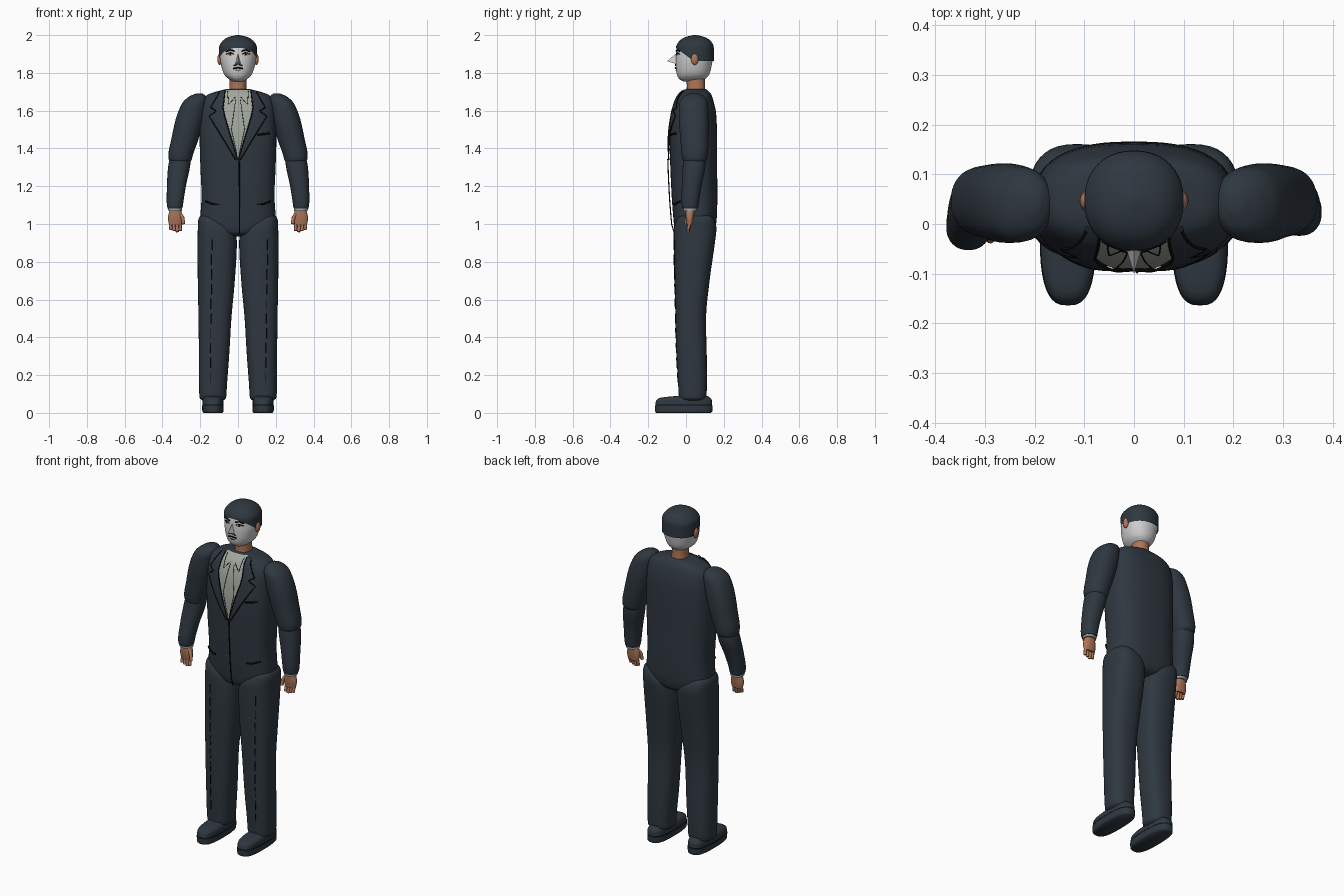
import bpy, bmesh, math
from mathutils import Vector
from mathutils.bvhtree import BVHTree

cube = bpy.data.objects.get("Cube")
if cube:
    bpy.data.objects.remove(cube)


def material(name, *rgb):
    mat = bpy.data.materials.new(name)
    mat.use_nodes = True
    color = (*rgb, 1)
    mat.diffuse_color = color
    shader = mat.node_tree.nodes["Principled BSDF"]
    shader.inputs["Base Color"].default_value = color
    shader.inputs["Roughness"].default_value = .8
    return mat


SUIT = material("dark blue suit", .028, .039, .051)
BLACK = material("black trim", .004, .004, .005)
WHITE = material("pale face", .62, .62, .62)
SHIRT = material("grey shirt", .36, .39, .34)
SKIN = material("warm skin", .42, .18, .1)
trees = {}


def add_mesh(name, verts, faces, mat):
    mesh = bpy.data.meshes.new(name)
    mesh.from_pydata(verts, [], faces)
    mesh.materials.append(mat)
    bm = bmesh.new()
    bm.from_mesh(mesh)
    bmesh.ops.recalc_face_normals(bm, faces=bm.faces)
    bm.to_mesh(mesh)
    trees[name] = BVHTree.FromBMesh(bm)
    bm.free()
    mesh.shade_smooth()
    mesh.set_sharp_from_angle(angle=math.radians(50))
    obj = bpy.data.objects.new(name, mesh)
    bpy.context.collection.objects.link(obj)
    return obj


def smooth_rings(rings, steps):
    """Ease between cross-sections without overshooting them."""
    pts = [Vector(r) for r in rings]
    gaps = [(b - a).length for a, b in zip(pts, pts[1:])]
    slopes = [(b - a) / g for a, b, g in zip(pts, pts[1:], gaps)]

    def blend(a, b):
        return 2 * a * b / (a + b) if a * b > 0 else 0

    inner = [Vector([blend(a, b) for a, b in zip(s, t)]) for s, t in zip(slopes, slopes[1:])]
    tangents = [slopes[0]] + inner + [slopes[-1]]
    out = []
    for i, gap in enumerate(gaps):
        for k in range(steps):
            t = k / steps
            h = t * t * (3 - 2 * t)
            out.append(pts[i].lerp(pts[i + 1], h)
                       + tangents[i] * gap * t * (1 - t) ** 2
                       - tangents[i + 1] * gap * t * t * (1 - t))
    return out + [pts[-1]]


def loft(name, rings, mat, side=1, power=2.2, sides=40, steps=4):
    """Skin over sections given as (z, centre x, centre y, half width, half depth)."""
    sections = smooth_rings(rings, steps)
    verts, faces = [], []
    for z, cx, cy, rx, ry in sections:
        for k in range(sides):
            a = math.tau * k / sides
            c, s = math.cos(a), math.sin(a)
            verts.append((side * (cx + rx * math.copysign(abs(c) ** (2 / power), c)),
                          cy + ry * math.copysign(abs(s) ** (2 / power), s), z))
    for r in range(len(sections) - 1):
        for k in range(sides):
            a, b = r * sides + k, r * sides + (k + 1) % sides
            faces.append((a, b, b + sides, a + sides))
    faces += [tuple(range(sides)), tuple(range(len(verts) - sides, len(verts)))]
    return add_mesh(name, verts, faces, mat)


def on_front(target, x, z, lift):
    hit, normal, *_ = trees[target].ray_cast(Vector((x, -1, z)), Vector((0, 1, 0)))
    return hit + normal * lift if hit else Vector((x, .02, z))


def tube(name, points, radius, mat):
    curve = bpy.data.curves.new(name, "CURVE")
    curve.dimensions = "3D"
    curve.bevel_depth = radius
    curve.bevel_resolution = 2
    curve.use_fill_caps = True
    curve.materials.append(mat)
    spline = curve.splines.new("POLY")
    spline.points.add(len(points) - 1)
    for p, co in zip(spline.points, points):
        p.co = (*co, 1)
    obj = bpy.data.objects.new(name, curve)
    bpy.context.collection.objects.link(obj)


def stroke(name, path, target, radius=.003, mat=BLACK, lift=.002, side=1):
    """Thin line through (x, z) points, laid on the front of a part."""
    pts = []
    for (x0, z0), (x1, z1) in zip(path, path[1:]):
        for k in range(9):
            t = k / 8
            pts.append(on_front(target, side * (x0 + (x1 - x0) * t), z0 + (z1 - z0) * t, lift))
    tube(name, pts, radius, mat)


def patch(name, rows, target, mat, lift=.004, side=1, cols=8, steps=5):
    """Thin panel given by (z, x start, x end) rows, laid on the front of a part."""
    lines = [Vector(a).lerp(Vector(b), k / steps)
             for a, b in zip(rows, rows[1:]) for k in range(steps)] + [Vector(rows[-1])]
    verts = [on_front(target, side * (a + (b - a) * k / cols), z, lift)
             for z, a, b in lines for k in range(cols + 1)]
    w = cols + 1
    faces = [(r * w + k, r * w + k + 1, r * w + w + k + 1, r * w + w + k)
             for r in range(len(lines) - 1) for k in range(cols)]
    add_mesh(name, verts, faces, mat)


def ellipsoid(name, center, size, mat):
    x, y, z = center
    rx, ry, rz = size
    arcs = [math.pi * k / 8 for k in range(9)]
    loft(name, [(z - rz * math.cos(a), x, y, rx * math.sin(a) + .0005, ry * math.sin(a) + .0005)
                for a in arcs], mat, power=2, sides=20, steps=1)


# Jacket body
loft("jacket", [(.935, 0, .045, .03, .06), (.95, 0, .045, .1, .095), (.975, 0, .047, .165, .107),
                (1.02, 0, .048, .2, .114), (1.15, 0, .045, .193, .121), (1.3, 0, .041, .199, .124),
                (1.45, 0, .039, .203, .126), (1.58, 0, .043, .2, .117), (1.65, 0, .046, .19, .1),
                (1.685, 0, .05, .16, .084), (1.705, 0, .052, .1, .066), (1.715, 0, .053, .06, .052)],
     SUIT, power=2.6, sides=56)

# Shirt, lapels and jacket lines
patch("shirt_front", [(1.708, -.065, .065), (1.62, -.08, .08), (1.345, -.004, .004)],
      "jacket", SHIRT, steps=12)
for side, label in ((1, "left"), (-1, "right")):
    patch(label + "_lapel", [(1.7, .068, .095), (1.615, .078, .142), (1.595, .076, .112),
                             (1.57, .07, .15), (1.34, 0, .012)],
          "jacket", SUIT, lift=.008, side=side)
    stroke(label + "_lapel_edge", [(.095, 1.695), (.142, 1.615), (.112, 1.597), (.15, 1.57),
                                   (.012, 1.34)], "jacket", lift=.007, side=side)
    stroke(label + "_lapel_fold", [(.068, 1.7), (.078, 1.615), (.07, 1.57), (.003, 1.345)],
           "jacket", lift=.008, side=side)
    stroke(label + "_collar_line", [(.055, 1.7), (.05, 1.63), (.015, 1.67)],
           "jacket", .0015, lift=.004, side=side)
    stroke(label + "_tie_line", [(.012, 1.66), (.035, 1.5), (.006, 1.37)],
           "jacket", .0015, lift=.004, side=side)
    stroke(label + "_waist_pocket", [(.1, 1.105), (.13, 1.105), (.17, 1.12)],
           "jacket", .005, lift=.003, side=side)
stroke("breast_pocket", [(.1, 1.472), (.165, 1.48)], "jacket", .005)
stroke("jacket_closing", [(.006, 1.345), (.008, .95)], "jacket", .003, lift=.012)

# Head, neck and hair
loft("neck", [(1.69, 0, .053, .047, .05), (1.74, 0, .052, .044, .048), (1.8, 0, .05, .045, .05)], SKIN)
loft("head", [(1.755, 0, .03, .025, .045), (1.765, 0, .032, .045, .065), (1.79, 0, .037, .072, .085),
              (1.83, 0, .04, .087, .094), (1.88, 0, .044, .095, .098), (1.93, 0, .047, .095, .096),
              (1.965, 0, .048, .07, .07)], WHITE)
hair = loft("hair", [(1.84, 0, .047, .098, .101), (1.9, 0, .047, .1, .101), (1.935, 0, .047, .1, .1),
                     (1.97, 0, .048, .081, .082), (1.99, 0, .048, .05, .05), (2, 0, .048, .01, .01)],
            SUIT, steps=6)
bm = bmesh.new()
bm.from_mesh(hair.data)
for point, normal in (((0, 0, 1.862), (0, 0, 1)), ((0, -.05, 1.93), (0, .6, .8))):
    bmesh.ops.bisect_plane(bm, geom=bm.verts[:] + bm.edges[:] + bm.faces[:],
                           plane_co=point, plane_no=normal, clear_inner=True)
bm.to_mesh(hair.data)
bm.free()

# Face
add_mesh("nose", [(0, -.052, 1.903), (0, -.1, 1.862), (.017, -.045, 1.845), (-.017, -.045, 1.845)],
         [(0, 2, 1), (0, 1, 3), (1, 2, 3), (0, 3, 2)], WHITE)
for side, label in ((1, "left"), (-1, "right")):
    ellipsoid(label + "_ear", (side * .097, .046, 1.872), (.012, .019, .03), SKIN)
    stroke(label + "_brow", [(.018, 1.915), (.04, 1.922), (.062, 1.913)], "head", .004, side=side)
    patch(label + "_eye", [(1.906, .034, .046), (1.899, .023, .06), (1.892, .033, .048)],
          "head", SKIN, .002, side)
    stroke(label + "_eyelid", [(.02, 1.899), (.04, 1.908), (.062, 1.899)], "head", .002, side=side)
    patch(label + "_pupil", [(1.907, .036, .045), (1.893, .036, .045)], "head", BLACK, .003, side)
    stroke(label + "_moustache", [(.004, 1.845), (.022, 1.838)], "head", .003, side=side)
stroke("mouth", [(-.025, 1.823), (0, 1.827), (.025, 1.823)], "head", .004)
stroke("lower_lip", [(-.012, 1.812), (.012, 1.812)], "head", .002)

for side, label in ((1, "left"), (-1, "right")):
    # Arms; the right forearm swings slightly forward
    swing = 0 if side > 0 else -.03
    loft(label + "_upper_sleeve", [(1.322, .306, .045, .05, .05), (1.345, .306, .046, .062, .066),
                                   (1.45, .281, .045, .072, .075), (1.55, .256, .042, .075, .08),
                                   (1.64, .23, .04, .065, .075), (1.675, .213, .042, .045, .055),
                                   (1.692, .205, .043, .015, .02)], SUIT, side)
    loft(label + "_lower_sleeve", [(1.082, .334, .022 + swing, .038, .04),
                                   (1.095, .334, .022 + swing, .042, .044),
                                   (1.2, .326, .03 + swing * .6, .05, .052),
                                   (1.31, .311, .043 + swing * .1, .058, .06),
                                   (1.37, .303, .045, .052, .055)], SUIT, side)
    loft(label + "_cuff", [(1.07, .333, .022 + swing, .036, .036),
                           (1.1, .333, .022 + swing, .038, .038)], SHIRT, side)
    loft(label + "_palm", [(.995, .331, .02 + swing, .034, .015), (1.03, .331, .02 + swing, .04, .021),
                           (1.08, .332, .022 + swing, .028, .025)], SKIN, side)
    for k in range(4):
        x, y = .306 + k * .017, .02 + swing
        low = .958 + .006 * abs(k - 1)
        tube(f"{label}_finger_{k + 1}", [(side * x, y, 1.02), (side * x, y - .004, low + .02),
                                         (side * (x - .002), y - .009, low)], .0085, SKIN)
    tube(label + "_thumb", [(side * .31, .015 + swing, 1.06), (side * .293, .005 + swing, 1.035),
                            (side * .289, swing, 1.0)], .0095, SKIN)

    # Trouser legs with dashed creases
    leg = label + "_trouser_leg"
    loft(leg, [(.065, .133, .035, .055, .055), (.08, .133, .035, .07, .072), (.12, .133, .035, .073, .075),
               (.3, .127, .03, .08, .08), (.5, .122, .025, .087, .081), (.7, .115, .032, .098, .093),
               (.9, .11, .044, .104, .109), (.97, .114, .048, .099, .113), (1.03, .14, .05, .068, .095),
               (1.06, .15, .05, .03, .05)], SUIT, side, power=2.5)
    for k in range(10):
        z = .16 + k * .078
        x = .147 + .001 * k * side
        stroke(f"{label}_crease_{k + 1}", [(x, z), (x, z + .055)], leg, .0025, lift=.001, side=side)

    # Shoes
    loft(label + "_sole", [(0, .133, -.012, .05, .145), (.008, .133, -.012, .056, .151),
                           (.038, .133, -.012, .057, .152)], SUIT, side, power=2.8)
    loft(label + "_welt", [(.037, .133, -.012, .055, .15), (.045, .133, -.012, .055, .15)],
         BLACK, side, power=2.8)
    loft(label + "_shoe", [(.044, .133, -.012, .056, .151), (.066, .133, -.01, .055, .147),
                           (.08, .133, -.004, .047, .132), (.09, .133, .035, .04, .08)],
         SUIT, side, power=2.8)
